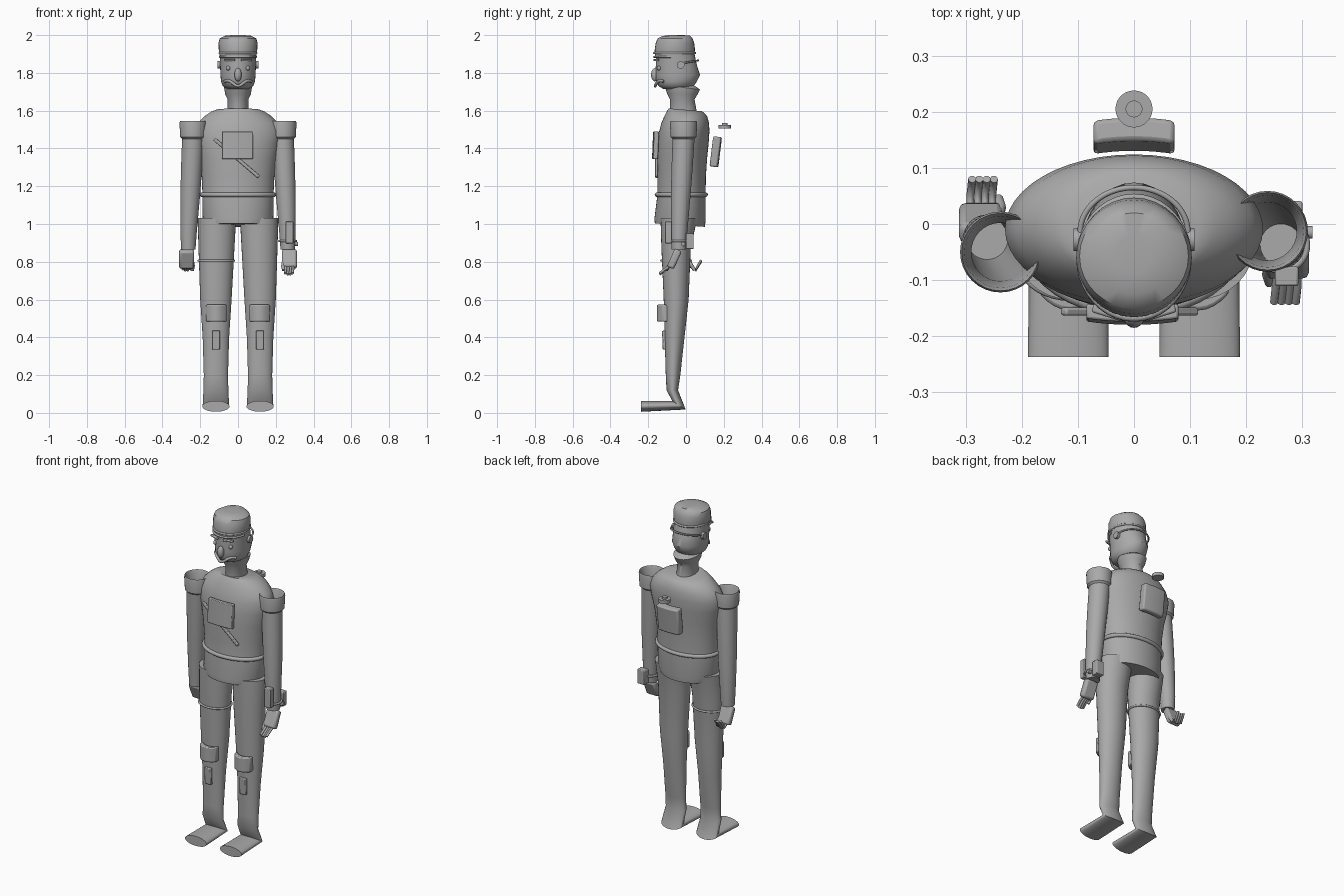
import bpy, bmesh, math
from mathutils import Vector, Matrix

if "Cube" in bpy.data.objects:
    bpy.data.objects.remove(bpy.data.objects["Cube"])

grey = bpy.data.materials.new("plain grey")
grey.diffuse_color = (0.4, 0.4, 0.4, 1)
grey.use_nodes = True
grey.node_tree.nodes["Principled BSDF"].inputs["Base Color"].default_value = grey.diffuse_color


def finish(name, bm, angle=40):
    bmesh.ops.recalc_face_normals(bm, faces=bm.faces)
    me = bpy.data.meshes.new(name)
    bm.to_mesh(me)
    bm.free()
    me.materials.append(grey)
    ob = bpy.data.objects.new(name, me)
    bpy.context.collection.objects.link(ob)
    bpy.ops.object.select_all(action='DESELECT')
    ob.select_set(True)
    bpy.context.view_layer.objects.active = ob
    bpy.ops.object.shade_smooth_by_angle(angle=math.radians(angle))
    return ob


def loft(name, rings, n=32):
    """Skin elliptical rings: (centre x, half width, front (y,z), back (y,z))."""
    bm = bmesh.new()
    loops = []
    for cx, hw, f, b in rings:
        f, b = Vector((cx, *f)), Vector((cx, *b))
        c, h = (f + b) / 2, (f - b) / 2
        loops.append([bm.verts.new(c + h * math.cos(a) + Vector((hw * math.sin(a), 0, 0)))
                      for a in (2 * math.pi * i / n for i in range(n))])
    for p, q in zip(loops, loops[1:]):
        for i in range(n):
            bm.faces.new((p[i], p[(i + 1) % n], q[(i + 1) % n], q[i]))
    bm.faces.new(loops[0])
    bm.faces.new(loops[-1])
    return finish(name, bm)


def flat(z, cx, hw, y0, y1):
    return (cx, hw, (y0, z), (y1, z))


def box(name, loc, size, rot=(0, 0, 0), bulge=0.0, bevel=0.004):
    """Bevelled plate whose front can curve back toward its left and right edges."""
    bm = bmesh.new()
    bmesh.ops.create_cube(bm, size=1)
    bmesh.ops.scale(bm, vec=size, verts=bm.verts)
    if bulge:
        cuts = [e for e in bm.edges if abs(e.verts[0].co.x - e.verts[1].co.x) > 1e-6]
        bmesh.ops.subdivide_edges(bm, edges=cuts, cuts=7)
        for v in bm.verts:
            v.co.y += bulge * (2 * v.co.x / size[0]) ** 2
    ob = finish(name, bm, 30)
    ob.location, ob.rotation_euler = loc, rot
    if bevel:
        m = ob.modifiers.new("bevel", 'BEVEL')
        m.width, m.segments, m.limit_method = bevel, 2, 'ANGLE'
    return ob


def ball(name, loc, size, rot=(0, 0, 0)):
    bm = bmesh.new()
    bmesh.ops.create_uvsphere(bm, u_segments=20, v_segments=12, radius=1)
    bmesh.ops.scale(bm, vec=size, verts=bm.verts)
    ob = finish(name, bm)
    ob.location, ob.rotation_euler = loc, rot
    return ob


def disc(name, loc, r, depth, rot=(0, 0, 0)):
    bm = bmesh.new()
    bmesh.ops.create_cone(bm, cap_ends=True, segments=28, radius1=r, radius2=r, depth=depth)
    ob = finish(name, bm)
    ob.location, ob.rotation_euler = loc, rot
    return ob


def tube(name, pts, r, closed=False):
    cu = bpy.data.curves.new(name, 'CURVE')
    cu.dimensions, cu.bevel_depth, cu.bevel_resolution = '3D', r, 3
    cu.use_fill_caps = True
    sp = cu.splines.new('POLY')
    sp.points.add(len(pts) - 1)
    for p, co in zip(sp.points, pts):
        p.co = (*co, 1)
    sp.use_cyclic_u, sp.use_smooth = closed, True
    cu.materials.append(grey)
    ob = bpy.data.objects.new(name, cu)
    bpy.context.collection.objects.link(ob)
    return ob


def hoop(name, cx, cy, z, rx, ry, r, tilt=0, a0=0, a1=360):
    n = 40
    full = a1 - a0 == 360
    pts = []
    for i in range(n if full else n + 1):
        a = math.radians(a0 + (a1 - a0) * i / n)
        pts.append((cx + rx * math.cos(a), cy + ry * math.sin(a), z + tilt * math.sin(a)))
    return tube(name, pts, r, full)


# Jacket with rounded shoulders
loft("jacket", [
    (0, .175, (-.165, 1.003), (.10, .985)), (0, .187, (-.167, 1.03), (.104, 1.02)),
    flat(1.15, 0, .188, -.152, .104), flat(1.25, 0, .192, -.152, .105),
    flat(1.35, 0, .205, -.153, .112), flat(1.43, 0, .222, -.15, .12),
    flat(1.49, 0, .23, -.142, .124), flat(1.535, 0, .212, -.13, .122),
    flat(1.57, 0, .178, -.115, .112), (0, .145, (-.10, 1.60), (.10, 1.585)),
    (0, .115, (-.09, 1.612), (.085, 1.597))], 48)
hoop("belt", 0, -.025, 1.155, .19, .129, .012)

# Neck, head and cap
loft("neck", [flat(1.59, 0, .055, -.085, .058), flat(1.66, 0, .055, -.085, .045),
              (0, .068, (-.10, 1.69), (.06, 1.685)), (0, .074, (-.115, 1.735), (.074, 1.712)),
              (0, .05, (-.09, 1.735), (.035, 1.74))])
loft("head", [flat(1.715, 0, .058, -.12, .02), flat(1.73, 0, .08, -.145, .04),
              flat(1.755, 0, .09, -.158, .058), flat(1.79, 0, .093, -.161, .074),
              flat(1.84, 0, .095, -.16, .058), flat(1.90, 0, .097, -.16, .045)])
loft("cap", [(0, .098, (-.165, 1.885), (.046, 1.905)), (0, .102, (-.166, 1.92), (.047, 1.93)),
             (0, .103, (-.16, 1.96), (.043, 1.96)), (0, .097, (-.15, 1.982), (.035, 1.982)),
             (0, .07, (-.125, 1.995), (.02, 1.998)), (0, .03, (-.09, 2.0), (-.02, 2.0))])
hoop("cap_band", 0, -.06, 1.905, .097, .108, .006)
hoop("goggle_band", 0, -.06, 1.885, .097, .108, .006, 0, 190, 350)
ball("nose", (0, -.165, 1.79), (.019, .02, .035))
tube("moustache", [(.07 * t, -.163 + .045 * t * t, 1.745 - .014 * math.cos(t * 4))
                   for t in (i / 8 for i in range(-8, 9))], .008)
hoop("headset_strap", 0, -.015, 1.852, .096, .08, .005, .014, 0, 180)
for s in (-1, 1):
    ball("eye", (s * .052, -.143, 1.825), (.011, .011, .012))
    box("eyebrow", (s * .045, -.158, 1.868), (.06, .016, .012), (0, 0, s * .3))
    disc("ear_pad", (s * .1, -.028, 1.842), .02, .016, (0, math.pi / 2, 0))

# Hollow sleeves with flared shoulder cups
for side, s, top, low in (("right", 1, -.013, -.038), ("left", -1, -.05, -.025)):
    cx = s * .238
    def ring(z, r, t):
        y = top + (low - top) * t
        return flat(z, cx + s * .025 * t, r, y - r, y + r)
    loft(side + "_sleeve", [
        ring(.865, .038, 1), ring(.95, .043, .95), ring(1.15, .052, .6), ring(1.3, .056, .3),
        ring(1.45, .058, 0), ring(1.46, .068, 0), ring(1.535, .072, 0), ring(1.546, .069, 0),
        ring(1.535, .064, 0), ring(1.45, .052, 0), ring(1.2, .046, .5), ring(.95, .037, .95)])

# Hands: palm, thumb and four fingers each
for side, s, y0, d in (("right", 1, -.04, -1), ("left", -1, -.02, 1)):
    x = s * .272
    lean = math.atan2(d * .045, .10)
    ob = box(side + "_palm", (x, y0 + d * .022, .815), (.08, .04, .105), (lean, 0, 0), 0, .012)
    for i in range(4):
        fx = x + (i - 1.5) * .013
        k = .006 * abs(i - 1.5)
        tube(side + "_finger", [(fx, y0 + d * .045, .775), (fx, y0 + d * .072, .752 + k),
             (fx - s * .003, y0 + d * .10, (.73 if d < 0 else .80) + k)], .007)
    tube(side + "_thumb", [(x - s * .03, y0 + d * .03, .81), (x - s * .035, y0 + d * .05, .78),
                           (x - s * .03, y0 + d * .065, .755)], .009)

# Wrist gadgets on one arm
box("wrist_screen", (.272, -.093, .955), (.042, .035, .115))
box("wrist_pack", (.275, .02, .91), (.05, .042, .085))
disc("wrist_button", (.308, -.015, .895), .011, .02, (0, math.pi / 2, 0))
hoop("wrist_strap", .263, -.038, .91, .045, .045, .006)

# Trousers flowing into shoes, with knee pads and shin plates
for side, s in (("right", 1), ("left", -1)):
    c = s * .117
    loft(side + "_leg", [
        flat(1.032, s * .112, .102, -.135, .06), flat(.87, s * .114, .095, -.13, .025),
        flat(.6, c, .083, -.118, .014), flat(.4, c, .07, -.113, -.008),
        flat(.2, c, .064, -.107, -.03), flat(.12, c, .066, -.103, -.042),
        (c, .07, (-.072, .062), (-.002, .018)), (c, .072, (-.237, .064), (-.237, .006))])
    box(side + "_knee_pad", (s * .115, -.139, .528), (.108, .03, .09), (0, 0, 0), .03, .006)
    box(side + "_shin_plate", (s * .117, -.116, .385), (.042, .018, .10), (.04, 0, 0))
hoop("thigh_strap", -.115, -.053, .806, .094, .078, .006)

# Chest pouch, slung rod and backpack canister
box("chest_pouch", (-.003, -.164, 1.417), (.164, .026, .145), (-.04, 0, 0), .006, .004)
box("slung_rod", (-.008, -.156, 1.35), (.31, .014, .018), (0, math.atan2(.2, .235), 0))
box("back_pack", (0, .16, 1.382), (.145, .042, .16), (-.12, 0, 0), -.006, .008)
disc("canister_cap", (0, .205, 1.515), .033, .02)
disc("canister_knob", (0, .205, 1.528), .015, .014)
